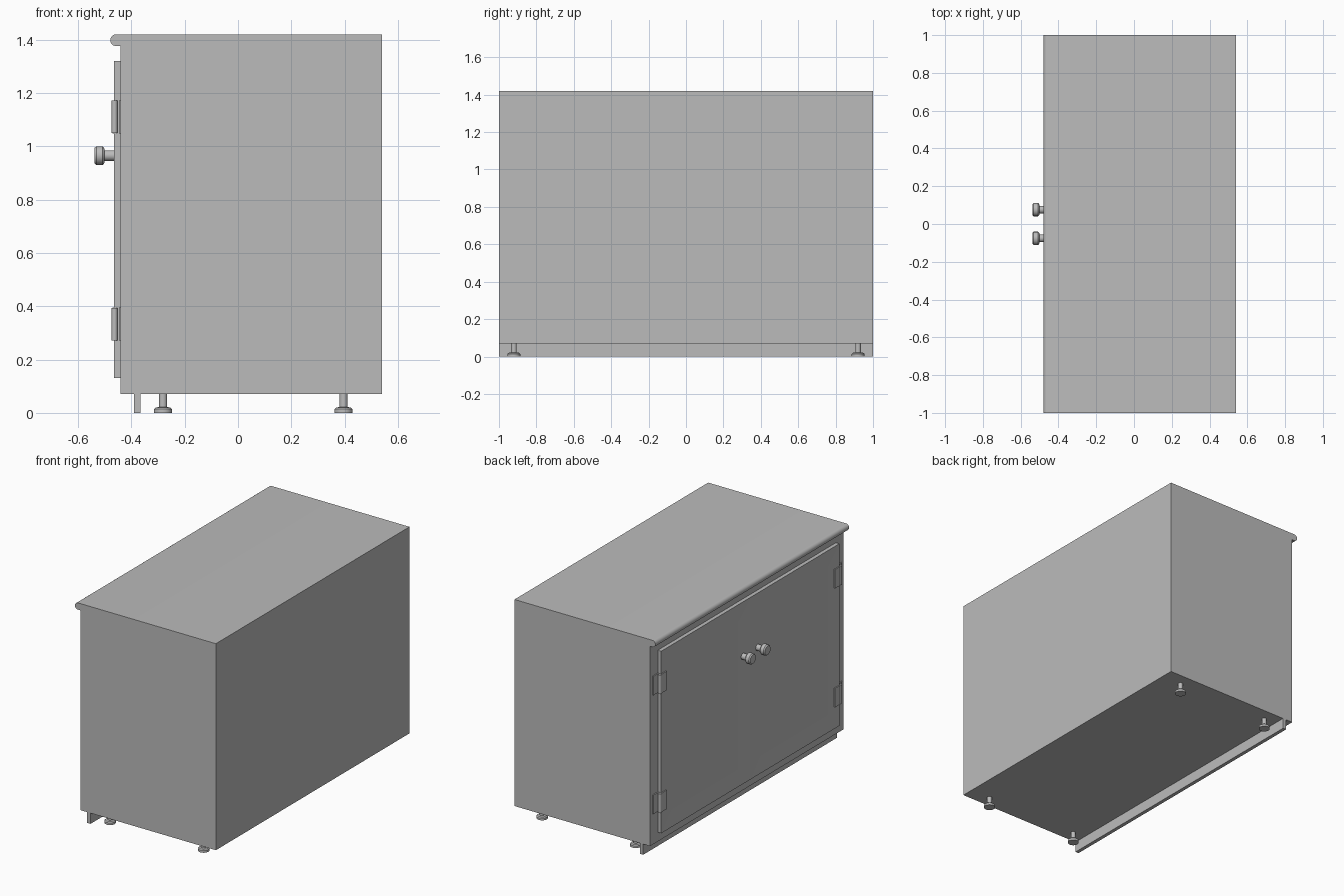
import bpy, bmesh
from math import pi, sin, cos
from mathutils import Matrix, Vector

if "Cube" in bpy.data.objects:
    bpy.data.objects.remove(bpy.data.objects["Cube"], do_unlink=True)

grey = bpy.data.materials.new("cabinet_grey")
grey.use_nodes = True
grey.diffuse_color = (0.5, 0.5, 0.5, 1)
grey.node_tree.nodes["Principled BSDF"].inputs["Base Color"].default_value = (0.5, 0.5, 0.5, 1)


def finish(name, bm, smooth=False):
    bmesh.ops.recalc_face_normals(bm, faces=bm.faces)
    mesh = bpy.data.meshes.new(name)
    bm.to_mesh(mesh)
    bm.free()
    mesh.materials.append(grey)
    obj = bpy.data.objects.new(name, mesh)
    bpy.context.collection.objects.link(obj)
    if smooth:
        bpy.ops.object.select_all(action='DESELECT')
        obj.select_set(True)
        bpy.context.view_layer.objects.active = obj
        bpy.ops.object.shade_smooth_by_angle(angle=pi / 6)
    return obj


def box_mesh(lo, hi):
    lo, hi = Vector(lo), Vector(hi)
    bm = bmesh.new()
    bmesh.ops.create_cube(bm, size=1, matrix=Matrix.Translation((lo + hi) / 2)
                          @ Matrix.Diagonal((hi - lo).to_4d()))
    return bm


def box(name, lo, hi):
    return finish(name, box_mesh(lo, hi))


def turned(name, profile, place, steps=32):
    """Spin a (radius, height) profile round z, then move it into place."""
    bm = bmesh.new()
    verts = [bm.verts.new((r, 0, h)) for r, h in profile]
    edges = [bm.edges.new(pair) for pair in zip(verts, verts[1:])]
    bmesh.ops.spin(bm, geom=verts + edges, cent=(0, 0, 0), axis=(0, 0, 1),
                   angle=2 * pi, steps=steps)
    bmesh.ops.remove_doubles(bm, verts=bm.verts, dist=1e-5)
    bm.transform(place)
    return finish(name, bm, True)


# Carcass and kick board
box("cabinet_body", (-0.44, -1, 0.07), (0.54, 1, 1.378))
box("kick_board", (-0.39, -1, 0), (-0.366, 1, 0.07))

# Worktop with a rounded nose, extruded along y
bm = bmesh.new()
outline = [(0.54, 1.42)]
outline += [(-0.457 - 0.022 * sin(a), 1.398 + 0.022 * cos(a))
            for a in (pi * i / 12 for i in range(13))]
outline += [(0.54, 1.376)]
face = bm.faces.new([bm.verts.new((x, -1, z)) for x, z in outline])
swept = bmesh.ops.extrude_face_region(bm, geom=[face])["geom"]
bmesh.ops.translate(bm, vec=(0, 2, 0),
                    verts=[g for g in swept if isinstance(g, bmesh.types.BMVert)])
finish("worktop", bm, True)

KNOB = [(0, 0), (0.02, 0), (0.02, 0.035), (0.029, 0.037), (0.035, 0.043),
        (0.035, 0.066), (0.029, 0.073), (0, 0.073)]
FOOT = [(0, 0), (0.034, 0), (0.034, 0.014), (0.028, 0.02), (0.015, 0.022),
        (0.015, 0.07), (0, 0.07)]
PIN = [(0, -0.061), (0.011, -0.061), (0.011, 0.061), (0, 0.061)]

for side, s in (("front", -1), ("back", 1)):
    # Door with a shallow recessed panel
    y0, y1 = sorted((0, s * 0.92))
    bm = box_mesh((-0.465, y0, 0.13), (-0.44, y1, 1.32))
    bm.faces.ensure_lookup_table()
    outer = min(bm.faces, key=lambda f: f.calc_center_median().x)
    bmesh.ops.inset_region(bm, faces=[outer], thickness=0.155)
    bmesh.ops.translate(bm, verts=outer.verts, vec=(0.007, 0, 0))
    # Upright walls round the recess
    finish(side + "_door", bm)

    # Knob pointing away from the door
    turned(side + "_knob", KNOB, Matrix.Translation((-0.465, s * 0.076, 0.965))
           @ Matrix.Rotation(-pi / 2, 4, 'Y'))

    # Hinges: door leaf, frame leaf and pin
    for level, z in (("lower", 0.333), ("upper", 1.11)):
        name = side + "_" + level + "_hinge_"
        for leaf, x, a, b in (("door_leaf", -0.47, 0.87, 0.925),
                              ("frame_leaf", -0.447, 0.925, 0.975)):
            ya, yb = sorted((s * a, s * b))
            box(name + leaf, (x, ya, z - 0.062), (-0.44, yb, z + 0.062))
        turned(name + "pin", PIN, Matrix.Translation((-0.463, s * 0.93, z)), 16)

    # Levelling feet
    for row, x in (("door_side", -0.281), ("wall_side", 0.396)):
        turned(side + "_" + row + "_foot", FOOT, Matrix.Translation((x, s * 0.92, 0)))
